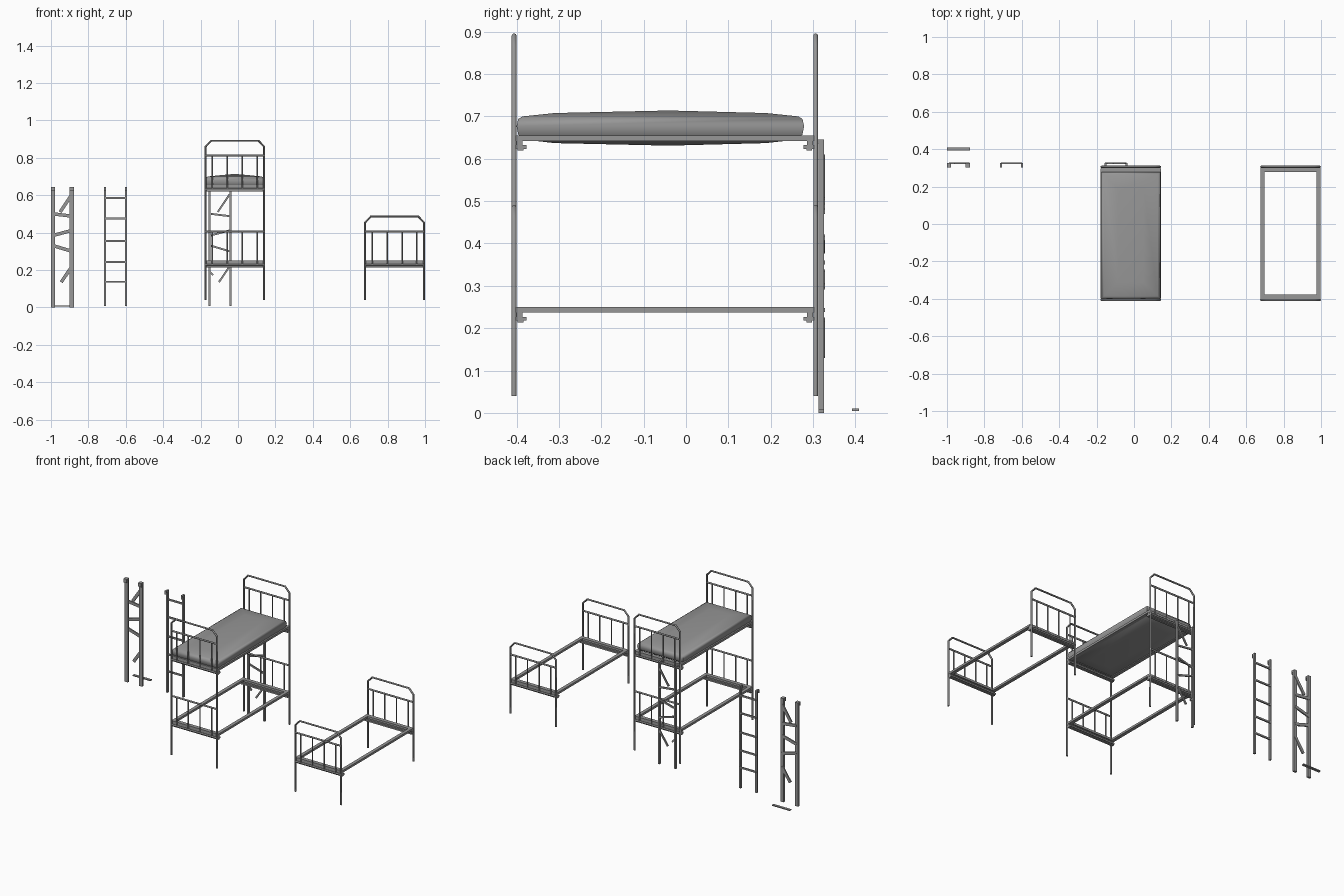
import bpy, bmesh
from mathutils import Vector, Matrix

cube = bpy.data.objects.get("Cube")
if cube:
    bpy.data.objects.remove(cube, do_unlink=True)

steel = bpy.data.materials.new("worn grey")
steel.use_nodes = True
GREY = (0.31, 0.31, 0.31, 1)
steel.diffuse_color = GREY
steel.node_tree.nodes["Principled BSDF"].inputs["Base Color"].default_value = GREY

R = 0.0055            # tube radius
FRONT, BACK = -0.406, 0.306
HALF = 0.157          # half distance between posts


def finish(name, bm, smooth=False):
    bmesh.ops.recalc_face_normals(bm, faces=bm.faces)
    me = bpy.data.meshes.new(name)
    bm.to_mesh(me)
    bm.free()
    me.materials.append(steel)
    ob = bpy.data.objects.new(name, me)
    bpy.context.collection.objects.link(ob)
    if smooth:
        bpy.ops.object.select_all(action='DESELECT')
        ob.select_set(True)
        bpy.context.view_layer.objects.active = ob
        bpy.ops.object.shade_smooth_by_angle(angle=0.8)
    return ob


def rod(bm, a, b, r=R):
    a, b = Vector(a), Vector(b)
    d = b - a
    m = Matrix.Translation((a + b) / 2) @ d.to_track_quat('Z', 'Y').to_matrix().to_4x4()
    bmesh.ops.create_cone(bm, cap_ends=True, segments=8, radius1=r, radius2=r,
                          depth=d.length, matrix=m)


def box(bm, lo, hi):
    lo, hi = Vector(lo), Vector(hi)
    m = Matrix.Translation((lo + hi) / 2) @ Matrix.Diagonal((*(hi - lo), 1))
    bmesh.ops.create_cube(bm, size=1, matrix=m)


def slat(bm, a, b, wide, y0, y1):
    """Flat bar between two (x, z) points, any tilt."""
    a, b = Vector((a[0], 0, a[1])), Vector((b[0], 0, b[1]))
    d = b - a
    n = Vector((-d.z, 0, d.x)).normalized() * wide / 2
    ring = [a + n, b + n, b - n, a - n]
    f = [bm.verts.new(p + Vector((0, y0, 0))) for p in ring]
    g = [bm.verts.new(p + Vector((0, y1, 0))) for p in ring]
    bm.faces.new(f)
    bm.faces.new(g)
    for i in range(4):
        bm.faces.new((f[i], f[i - 1], g[i - 1], g[i]))


def bent_tube(name, pts):
    """Continuous bent tube along a polyline."""
    cu = bpy.data.curves.new(name, 'CURVE')
    cu.dimensions = '3D'
    cu.bevel_depth = R
    cu.bevel_resolution = 2
    cu.use_fill_caps = True
    sp = cu.splines.new('POLY')
    sp.points.add(len(pts) - 1)
    for p, co in zip(sp.points, pts):
        p.co = (*co, 1)
    tmp = bpy.data.objects.new(name, cu)
    bpy.context.collection.objects.link(tmp)
    me = bpy.data.meshes.new_from_object(tmp.evaluated_get(bpy.context.evaluated_depsgraph_get()))
    bpy.data.objects.remove(tmp, do_unlink=True)
    bm = bmesh.new()
    bm.from_mesh(me)
    finish(name, bm, True)


def end_frame(name, cx, y, levels):
    """Bent outer tube with barred panels at every sleeping level."""
    top = levels[-1] + 0.486
    l, r = cx - HALF, cx + HALF
    bent_tube(name + "_hoop", [(l, y, 0.04), (l, y, top - 0.032), (l + 0.03, y, top),
                               (r - 0.03, y, top), (r, y, top - 0.032), (r, y, 0.04)])
    bm = bmesh.new()
    for z in levels:
        for h in (0.227, 0.407):
            rod(bm, (l, y, z + h), (r, y, z + h))
        for k in (-1.5, -0.5, 0.5, 1.5):
            x = cx + k * 0.08
            rod(bm, (x, y, z + 0.227), (x, y, z + 0.407), 0.004)
    finish(name + "_bars", bm, True)


def base_frame(name, cx, z):
    """Side rails, end rails and clamps of one bed base."""
    bm = bmesh.new()
    for s in (-1, 1):
        x0, x1 = sorted((cx + s * 0.161, cx + s * 0.14))
        box(bm, (x0, -0.398, z + 0.237), (x1, 0.296, z + 0.25))
    for y, s in ((FRONT, 1), (BACK, -1)):
        def strip(a, b, lo, hi):
            p, q = sorted((y + s * a, y + s * b))
            box(bm, (cx - 0.16, p, z + lo), (cx + 0.16, q, z + hi))
        strip(0.004, 0.028, 0.237, 0.25)
        strip(0.006, 0.02, 0.226, 0.237)
        strip(0.004, 0.029, 0.218, 0.227)
        strip(0.008, 0.022, 0.214, 0.218)
    finish(name, bm)


def bed(name, cx, levels):
    end_frame(name + "_footboard", cx, FRONT, levels)
    end_frame(name + "_headboard", cx, BACK, levels)
    for i, z in enumerate(levels):
        base_frame(f"{name}_base_{i + 1}", cx, z)


def mattress(cx):
    bm = bmesh.new()
    # (inset, height) rings from the sagging underside to the domed top
    prof = [(0.09, 0.637), (0.02, 0.645), (0.004, 0.657), (0, 0.677),
            (0.004, 0.694), (0.014, 0.7), (0.09, 0.708)]
    rings = []
    for d, z in prof:
        x, y0, y1 = 0.158 - d, -0.4 + d, 0.279 - d
        rings.append([bm.verts.new((cx + a, b, z))
                      for a, b in ((-x, y0), (x, y0), (x, y1), (-x, y1))])
    for a, b in zip(rings, rings[1:]):
        for i in range(4):
            bm.faces.new((a[i - 1], a[i], b[i], b[i - 1]))
    for ring, z in ((rings[0], 0.631), (rings[-1], 0.714)):
        tip = bm.verts.new((cx, -0.04, z))
        for i in range(4):
            bm.faces.new((ring[i - 1], ring[i], tip))
    finish("mattress", bm, True)


def ladder(name, x0, rungs, wide, rung_wide, bottom):
    """Two posts with top hooks; rungs are pairs of (across 0-1, height)."""
    w = 0.122
    bm = bmesh.new()
    for x in (x0, x0 + w - wide):
        box(bm, (x, 0.313, bottom), (x + wide, 0.326, 0.645))
        box(bm, (x, 0.302, 0.636), (x + wide, 0.314, 0.645))
        box(bm, (x, 0.302, 0.622), (x + wide, 0.305, 0.637))
    for (u, z), (v, t) in rungs:
        slat(bm, (x0 + u * w, z), (x0 + v * w, t), rung_wide, 0.32, 0.328)
    finish(name, bm)


# Beds
bed("bunk_bed", -0.017, (0, 0.405))
bed("single_bed", 0.837, (0,))
mattress(-0.017)

# Ladders: one whole, two with broken rungs
whole = [((0.05, z), (0.95, z)) for z in (0.585, 0.475, 0.355, 0.243, 0.137)]
broken = [((0.92, 0.605), (0.4, 0.51)), ((0.1, 0.5), (0.92, 0.488)),
          ((0.1, 0.385), (0.92, 0.412)), ((0.1, 0.33), (0.92, 0.3)),
          ((0.92, 0.22), (0.45, 0.135))]
ladder("whole_ladder", -0.716, whole, 0.011, 0.01, 0.008)
ladder("bunk_ladder", -0.157, broken + [((0.05, 0.19), (0.2, 0.172))], 0.011, 0.01, 0.008)
ladder("broken_ladder", -1.0, broken, 0.022, 0.018, 0)

# Loose rung on the floor
bm = bmesh.new()
box(bm, (-1.0, 0.392, 0.004), (-0.878, 0.408, 0.01))
finish("fallen_rung", bm)
